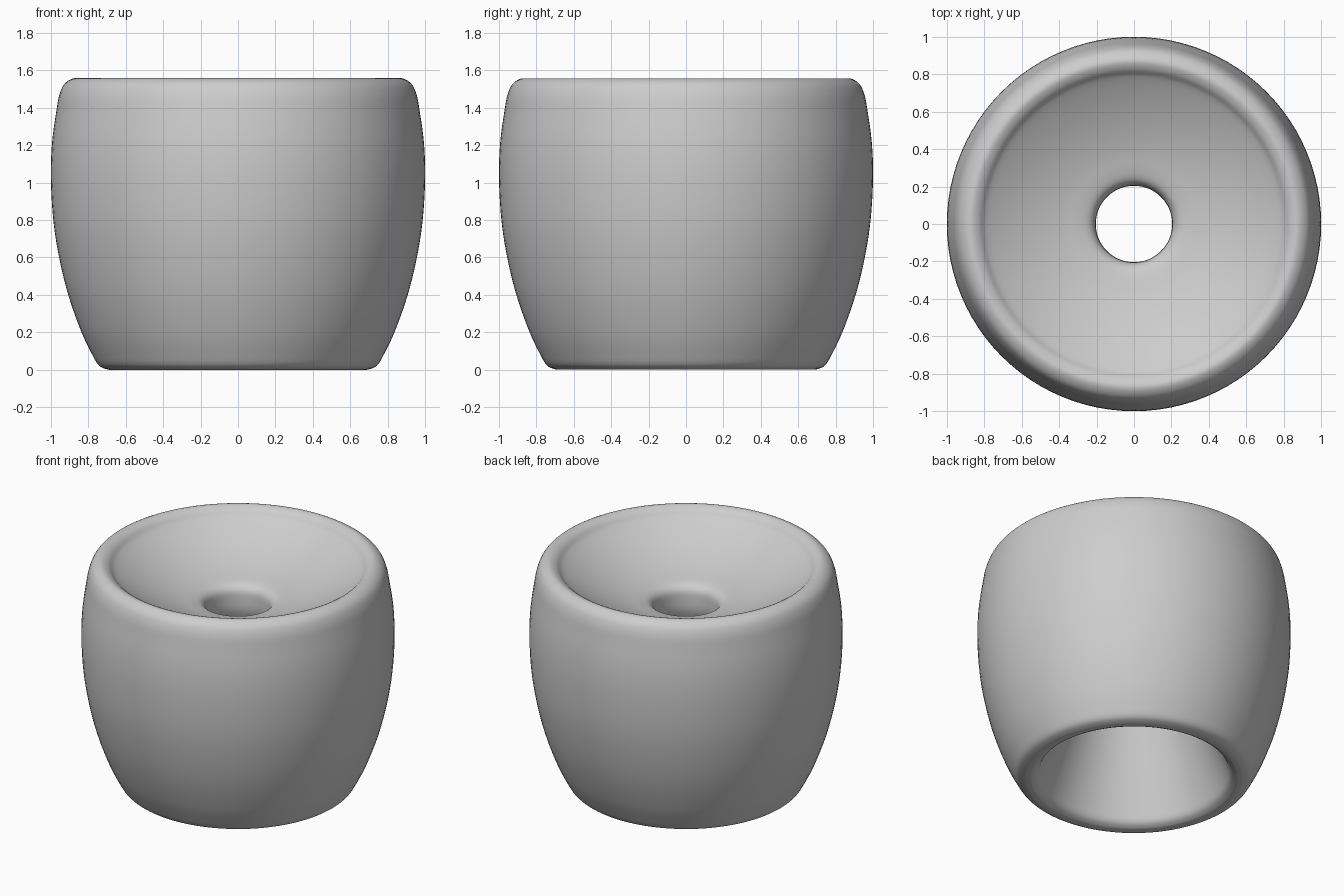
import bpy
import bmesh
import math
from mathutils import Vector

SEGMENTS = 96
STEPS = 5

if "Cube" in bpy.data.objects:
    bpy.data.objects.remove(bpy.data.objects["Cube"], do_unlink=True)


def make_material(name, color):
    mat = bpy.data.materials.new(name)
    mat.use_nodes = True
    mat.diffuse_color = color
    mat.node_tree.nodes["Principled BSDF"].inputs["Base Color"].default_value = color
    return mat


def smooth_loop(points, steps):
    """Closed Catmull-Rom curve through the points."""
    n = len(points)
    result = []
    for i in range(n):
        a, b, c, d = (Vector(points[(i + k) % n]) for k in (-1, 0, 1, 2))
        # Scale tangents by the span so uneven spacing does not overshoot
        span = (c - b).length
        tb = (c - a) * span / ((c - b).length + (b - a).length)
        tc = (d - b) * span / ((d - c).length + (c - b).length)
        for s in range(steps):
            t = s / steps
            result.append(b * (2*t**3 - 3*t**2 + 1) + tb * (t**3 - 2*t**2 + t)
                          + c * (3*t**2 - 2*t**3) + tc * (t**3 - t**2))
    return result


# Bulging outer wall and rounded rim, as radius and height
outer = [(0.69, 0), (0.74, 0.02), (0.775, 0.073), (0.836, 0.2), (0.907, 0.4),
         (0.956, 0.6), (0.987, 0.8), (1.0, 1.03), (0.993, 1.22), (0.968, 1.4),
         (0.953, 1.475), (0.925, 1.53), (0.875, 1.558), (0.83, 1.543)]

# Shallow spherical dish in the top
dish = []
for i in range(6):
    a = math.radians(33 - i * 4.4)
    dish.append((1.45 * math.sin(a), 2.721 - 1.45 * math.cos(a)))

# Narrow throat, conical bore and rounded foot
bore = [(0.235, 1.28), (0.212, 1.25), (0.205, 1.2), (0.207, 1.12), (0.228, 1.05),
        (0.40, 0.59), (0.592, 0.08), (0.618, 0.025), (0.66, 0)]

profile = smooth_loop(outer + dish + bore, STEPS)

# Spin the profile around the vertical axis
bm = bmesh.new()
rings = []
for k in range(SEGMENTS):
    angle = 2 * math.pi * k / SEGMENTS
    rings.append([bm.verts.new((p.x * math.cos(angle), p.x * math.sin(angle), max(p.y, 0)))
                  for p in profile])
count = len(profile)
for k in range(SEGMENTS):
    r0, r1 = rings[k], rings[(k + 1) % SEGMENTS]
    for i in range(count):
        j = (i + 1) % count
        bm.faces.new((r0[i], r1[i], r1[j], r0[j])).smooth = True
bmesh.ops.recalc_face_normals(bm, faces=bm.faces)

mesh = bpy.data.meshes.new("dished_body")
bm.to_mesh(mesh)
bm.free()
mesh.materials.append(make_material("mid grey", (0.61, 0.61, 0.61, 1)))
body = bpy.data.objects.new("dished_body", mesh)
bpy.context.collection.objects.link(body)
